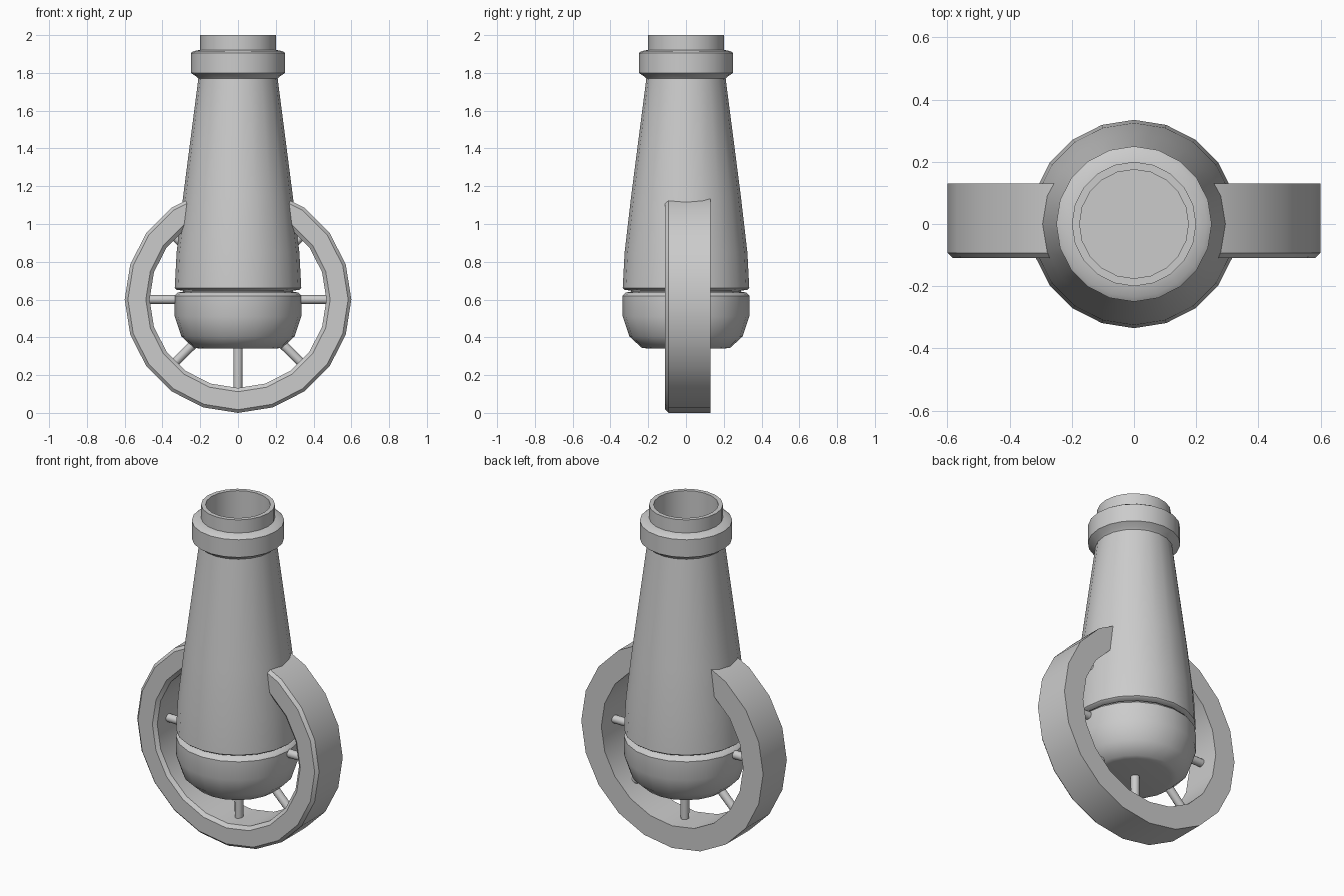
import bpy, bmesh, math
from mathutils import Matrix, Vector

if "Cube" in bpy.data.objects:
    bpy.data.objects.remove(bpy.data.objects["Cube"])

SIDES = 20


def make_object(name, bm, angle=40):
    bmesh.ops.recalc_face_normals(bm, faces=bm.faces)
    mesh = bpy.data.meshes.new(name)
    bm.to_mesh(mesh)
    bm.free()
    ob = bpy.data.objects.new(name, mesh)
    bpy.context.collection.objects.link(ob)
    bpy.ops.object.select_all(action='DESELECT')
    ob.select_set(True)
    bpy.context.view_layer.objects.active = ob
    bpy.ops.object.shade_smooth_by_angle(angle=math.radians(angle))
    return ob


def revolve(profile, closed=False):
    """Spin (radius, height) points around z; cap both ends unless closed."""
    bm = bmesh.new()
    rings = []
    for r, z in profile:
        rings.append([bm.verts.new((r * math.cos(2 * math.pi * i / SIDES),
                                    r * math.sin(2 * math.pi * i / SIDES), z))
                      for i in range(SIDES)])
    pairs = list(zip(rings, rings[1:]))
    if closed:
        pairs.append((rings[-1], rings[0]))
    for a, b in pairs:
        for i in range(SIDES):
            j = (i + 1) % SIDES
            bm.faces.new((a[i], a[j], b[j], b[i]))
    if not closed:
        bm.faces.new(rings[0])
        bm.faces.new(rings[-1])
    return bm


# Barrel: rounded breech, groove, tapered tube, muzzle collar and bore
barrel_profile = [
    (0.20, 0.34), (0.235, 0.345), (0.30, 0.405), (0.335, 0.51), (0.335, 0.62),
    (0.32, 0.637), (0.29, 0.642), (0.29, 0.647), (0.325, 0.652), (0.335, 0.66),
    (0.325, 0.85), (0.29, 1.15), (0.21, 1.77),
    (0.22, 1.78), (0.25, 1.80), (0.25, 1.905), (0.235, 1.915), (0.20, 1.922),
    (0.20, 2.0), (0.175, 2.0), (0.175, 1.6)]
make_object("barrel", revolve(barrel_profile))

# Wheel rim: bevelled on the front side only, passing through the barrel
rim_profile = [(0.468, 0.13), (0.6, 0.13), (0.6, -0.093), (0.583, -0.11),
               (0.488, -0.11), (0.468, -0.093)]
rim = revolve(rim_profile, closed=True)
# local z becomes world y
rim.transform(Matrix.Translation((0, 0, 0.6)) @ Matrix.Rotation(-math.pi / 2, 4, 'X'))
make_object("wheel_rim", rim, 30)

# Spokes: seven rods from the hub to the rim
for n in range(8):
    if n == 2:      # the upright one would lie wholly inside the barrel
        continue
    a = n * math.pi / 4
    d = Vector((math.cos(a), 0, math.sin(a)))
    bm = bmesh.new()
    rot = d.to_track_quat('Z', 'Y').to_matrix().to_4x4()
    bmesh.ops.create_cone(bm, cap_ends=True, segments=12, radius1=0.026,
                          radius2=0.023, depth=0.33,
                          matrix=Matrix.Translation(d * 0.315 + Vector((0, 0.01, 0.6))) @ rot)
    make_object(f"spoke_{n + 1}", bm)
